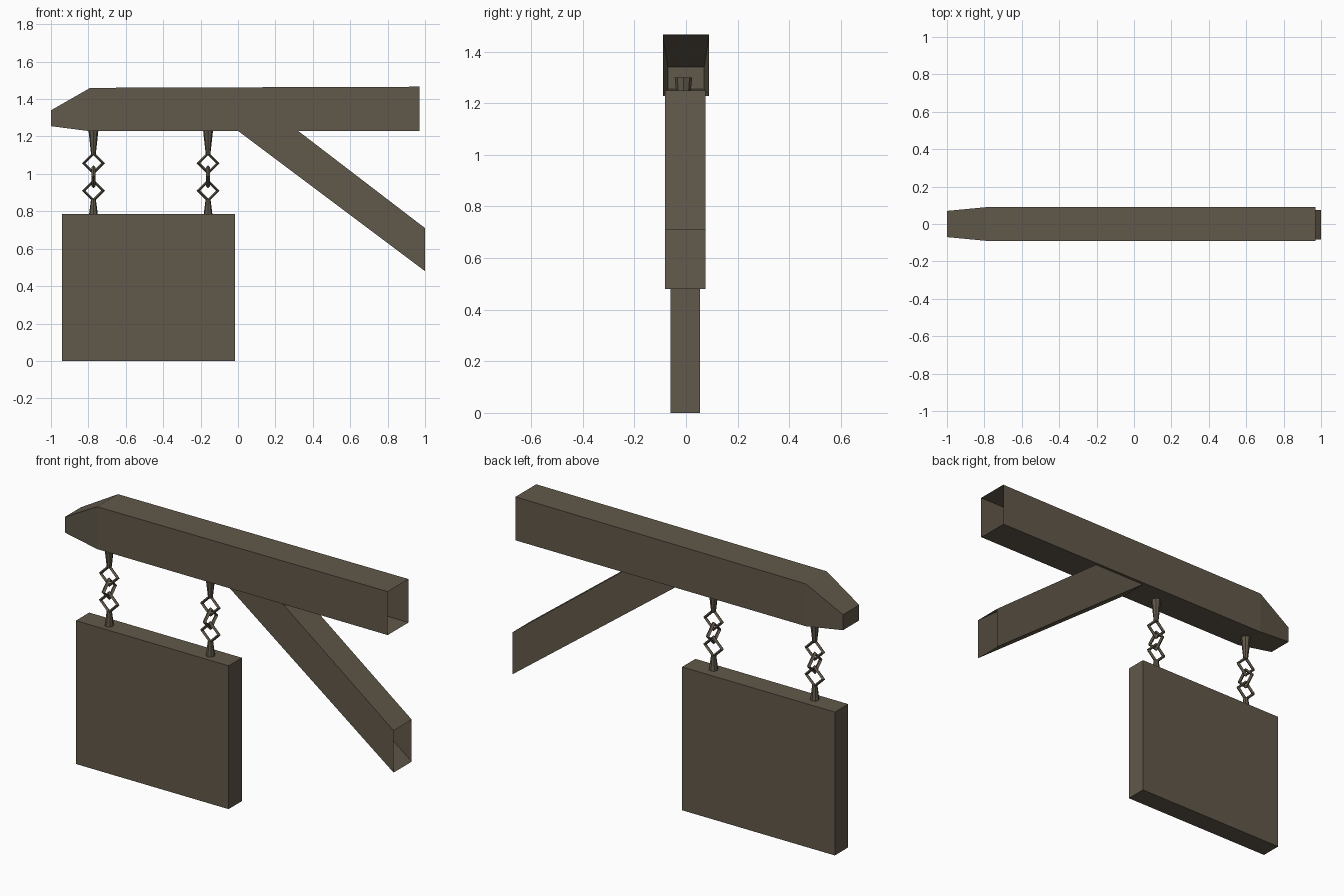
import bpy, bmesh, math
from mathutils import Matrix

if "Cube" in bpy.data.objects:
    bpy.data.objects.remove(bpy.data.objects["Cube"])

wood = bpy.data.materials.new("dark weathered brown")
wood.diffuse_color = (0.119, 0.098, 0.069, 1)
wood.use_nodes = True
wood.node_tree.nodes["Principled BSDF"].inputs["Base Color"].default_value = wood.diffuse_color


def finish(name, bm):
    me = bpy.data.meshes.new(name)
    bm.to_mesh(me)
    bm.free()
    me.materials.append(wood)
    ob = bpy.data.objects.new(name, me)
    bpy.context.collection.objects.link(ob)
    return ob


def loft(name, sections, cap_start=False, cap_end=False):
    """Skin equal-length loops of points together."""
    bm = bmesh.new()
    loops = [[bm.verts.new(p) for p in s] for s in sections]
    for a, b in zip(loops, loops[1:]):
        n = len(a)
        for i in range(n):
            j = (i + 1) % n
            bm.faces.new((a[i], a[j], b[j], b[i]))
    if cap_start:
        bm.faces.new(loops[0][::-1])
    if cap_end:
        bm.faces.new(loops[-1])
    return finish(name, bm)


def rect_x(x, y0, y1, z0, z1, x_top=None):
    """Rectangle running around the x axis; x_top lets it lean."""
    xt = x if x_top is None else x_top
    return [(x, y0, z0), (x, y1, z0), (xt, y1, z1), (xt, y0, z1)]


# Beam with a chamfered nose, open at the wall end
loft("beam", [rect_x(-1.0, -0.07, 0.07, 1.255, 1.34),
              rect_x(-0.79, -0.09, 0.09, 1.228, 1.46),
              rect_x(0.97, -0.09, 0.09, 1.228, 1.466)], cap_start=True)

# Diagonal brace, open at the wall end, top buried in the beam
loft("brace", [[(-0.027, -0.082, 1.25), (-0.027, 0.075, 1.25),
                (0.295, 0.075, 1.25), (0.295, -0.082, 1.25)],
               rect_x(1.0, -0.082, 0.075, 0.48, 0.71)])

# Hanging board
loft("sign_board", [rect_x(-0.94, -0.06, 0.055, 0, 0.785),
                    rect_x(-0.015, -0.06, 0.055, 0, 0.785)], True, True)


def peg(name, x, z0, r0, z1, r1):
    bm = bmesh.new()
    bmesh.ops.create_cone(bm, cap_ends=True, segments=8, radius1=r0, radius2=r1,
                          depth=z1 - z0,
                          matrix=Matrix.Translation((x, -0.01, (z0 + z1) / 2)))
    finish(name, bm)


def link(name, x, z, turned):
    """Diamond chain link with a square wire section."""
    loops = []
    for i in range(5):
        a = i * math.pi / 2
        loop = []
        for k in range(4):
            b = k * math.pi / 2
            r = 0.052 + 0.01 * math.cos(b)
            u, v, w = r * math.cos(a), 0.01 * math.sin(b), r * math.sin(a)
            loop.append((x + v, u - 0.01, z + w) if turned else (x + u, -v - 0.01, z + w))
        loops.append(loop)
    ob = loft(name, loops)
    bm = bmesh.new()
    bm.from_mesh(ob.data)
    bmesh.ops.remove_doubles(bm, verts=bm.verts, dist=0.0005)
    bmesh.ops.recalc_face_normals(bm, faces=bm.faces)
    bm.to_mesh(ob.data)
    bm.free()


# Two chains: tapered pegs and three links each
for side, x in (("outer", -0.773), ("inner", -0.16)):
    peg(side + "_upper_peg", x, 1.10, 0.012, 1.30, 0.034)
    peg(side + "_lower_peg", x, 0.77, 0.025, 0.865, 0.013)
    for n, z in enumerate((1.057, 0.985, 0.91)):
        link(f"{side}_chain_link_{n + 1}", x, z, n == 1)

# Make the outer surfaces of the lofted timbers face outwards
for name in ("beam", "brace", "sign_board"):
    me = bpy.data.objects[name].data
    bm = bmesh.new()
    bm.from_mesh(me)
    bmesh.ops.recalc_face_normals(bm, faces=bm.faces)
    bm.to_mesh(me)
    bm.free()
